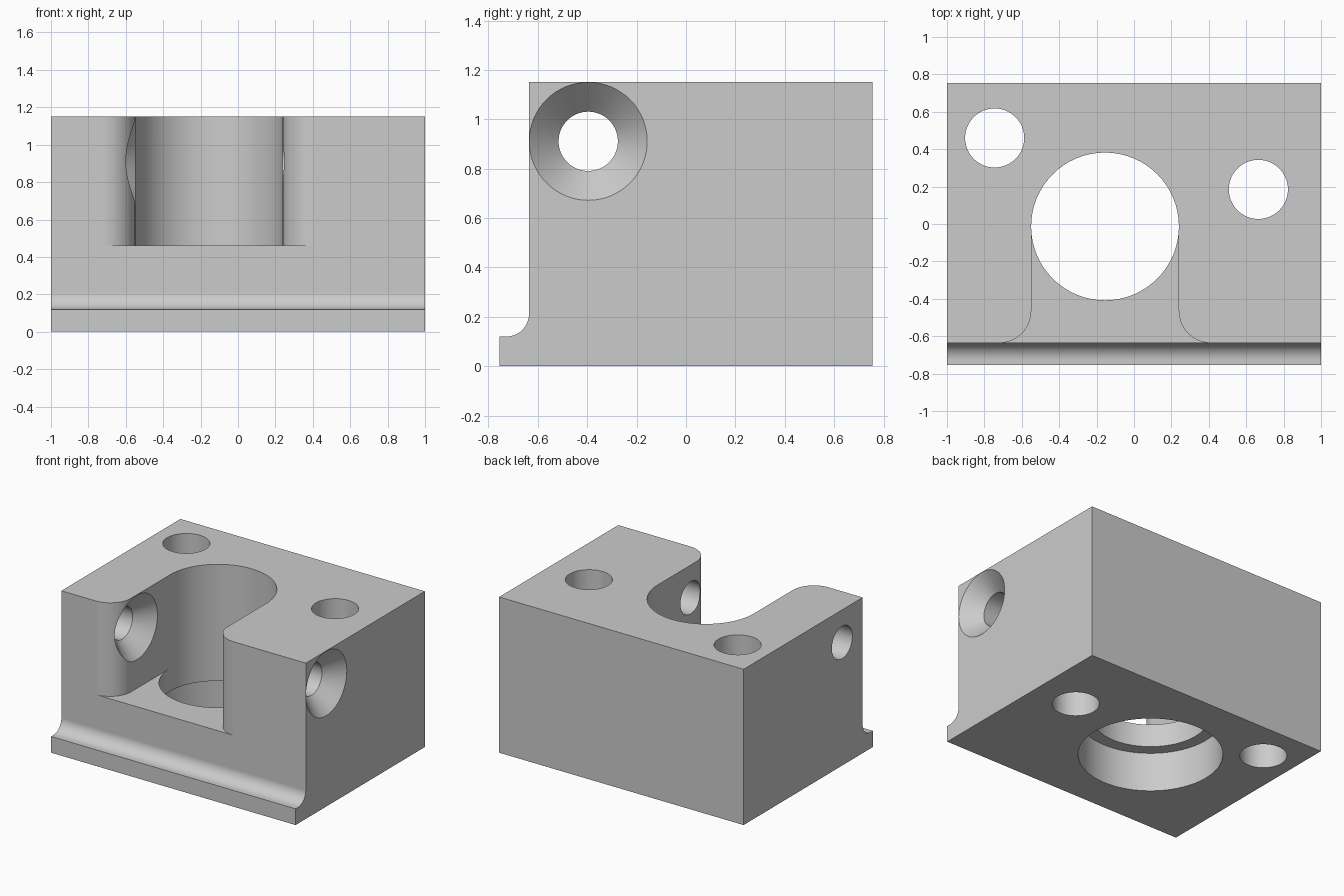
import bpy
import math
from mathutils import Matrix, Vector

if "Cube" in bpy.data.objects:
    bpy.data.objects.remove(bpy.data.objects["Cube"], do_unlink=True)

HEIGHT = 1.152          # overall height
HALF_Y = 0.755          # half depth, including the front lip
FRONT = -0.636          # plane of the front wall above the lip
BORE = Vector((-0.155, -0.013))
BORE_R = 0.395
SLOT_FLOOR = 0.46

grey = bpy.data.materials.new("light grey")
grey.use_nodes = True
grey.diffuse_color = (0.6, 0.6, 0.6, 1)
grey.node_tree.nodes["Principled BSDF"].inputs["Base Color"].default_value = (0.6, 0.6, 0.6, 1)


def arc(cx, cy, r, start, end, steps=14):
    """Points on an arc, angles in degrees."""
    angles = [math.radians(start + (end - start) * i / steps) for i in range(steps + 1)]
    return [(cx + r * math.cos(a), cy + r * math.sin(a)) for a in angles]


def prism(name, rings):
    """Closed solid skinned through matching rings of 3D points."""
    n = len(rings[0])
    verts = [p for ring in rings for p in ring]
    faces = [tuple(reversed(range(n))), tuple(range(len(verts) - n, len(verts)))]
    for k in range(len(rings) - 1):
        for i in range(n):
            j = (i + 1) % n
            faces.append((k * n + i, k * n + j, (k + 1) * n + j, (k + 1) * n + i))
    mesh = bpy.data.meshes.new(name)
    mesh.from_pydata(verts, [], faces)
    mesh.materials.append(grey)
    obj = bpy.data.objects.new(name, mesh)
    bpy.context.collection.objects.link(obj)
    return obj


def turned(name, profile, matrix, n=64):
    """Round solid from (height, radius) pairs along local z."""
    rings = []
    for h, r in profile:
        rings.append([matrix @ Vector((r * math.cos(math.tau * i / n),
                                       r * math.sin(math.tau * i / n), h)) for i in range(n)])
    return prism(name, rings)


def cut(body, cutter):
    cutter.hide_render = True
    mod = body.modifiers.new(cutter.name, 'BOOLEAN')
    mod.operation = 'DIFFERENCE'
    mod.solver = 'EXACT'
    mod.object = cutter
    bpy.context.view_layer.objects.active = body
    bpy.ops.object.modifier_apply(modifier=mod.name)
    bpy.data.objects.remove(cutter, do_unlink=True)


# Block: side profile with a front lip and cove, extruded across the width
cove = 0.092
side = [(-HALF_Y, 0), (HALF_Y, 0), (HALF_Y, HEIGHT), (FRONT, HEIGHT)]
side += arc(FRONT - cove, 0.12 + cove, cove, 0, -90)
side += [(-HALF_Y, 0.12)]
body = prism("bracket_block", [[(x, y, z) for y, z in side] for x in (-1, 1)])

# Main bore with the wider recess underneath
at_bore = Matrix.Translation((BORE.x, BORE.y, 0))
cut(body, turned("main_bore", [(-0.2, 0.485), (0.29, 0.485), (0.29, BORE_R), (1.5, BORE_R)], at_bore))

# Front slot flaring out to the front wall
flare = 0.172
half = BORE_R - 0.0008
left = arc(-half - flare, FRONT + flare, flare, 0, -90)
right = [(-x, y) for x, y in reversed(left)]
outline = [(half, 0)] + [(-half, 0)]
outline = [(x + BORE.x, y + BORE.y) for x, y in outline]
outline += [(x + BORE.x, y) for x, y in left]
outline += [(BORE.x - half - flare, -1), (BORE.x + half + flare, -1)]
outline += [(x + BORE.x, y) for x, y in right]
cut(body, prism("front_slot", [[(x, y, z) for x, y in outline] for z in (SLOT_FLOOR, 1.5)]))

# Two vertical mounting holes
for x, y in ((-0.745, 0.46), (0.665, 0.185)):
    cut(body, turned("mounting_hole", [(-0.2, 0.158), (1.5, 0.158)], Matrix.Translation((x, y, 0))))

# Cross screw holes, each countersunk on its +x side
along_x = Matrix.Translation((0, -0.396, 0.911)) @ Matrix.Rotation(math.pi / 2, 4, 'Y')
sink = 0.239
for start, face in ((-1.3, BORE.x - half), (BORE.x, 1)):
    profile = [(start, 0.12), (face - 0.12, 0.12), (face, sink), (face + 0.15, sink)]
    cut(body, turned("screw_hole", profile, along_x))

# Smooth curved walls, crisp edges, flat planes kept flat
bpy.ops.object.select_all(action='DESELECT')
body.select_set(True)
bpy.context.view_layer.objects.active = body
bpy.ops.object.shade_smooth_by_angle(angle=math.radians(30))
weighted = body.modifiers.new("weighted_normals", 'WEIGHTED_NORMAL')
weighted.keep_sharp = True
